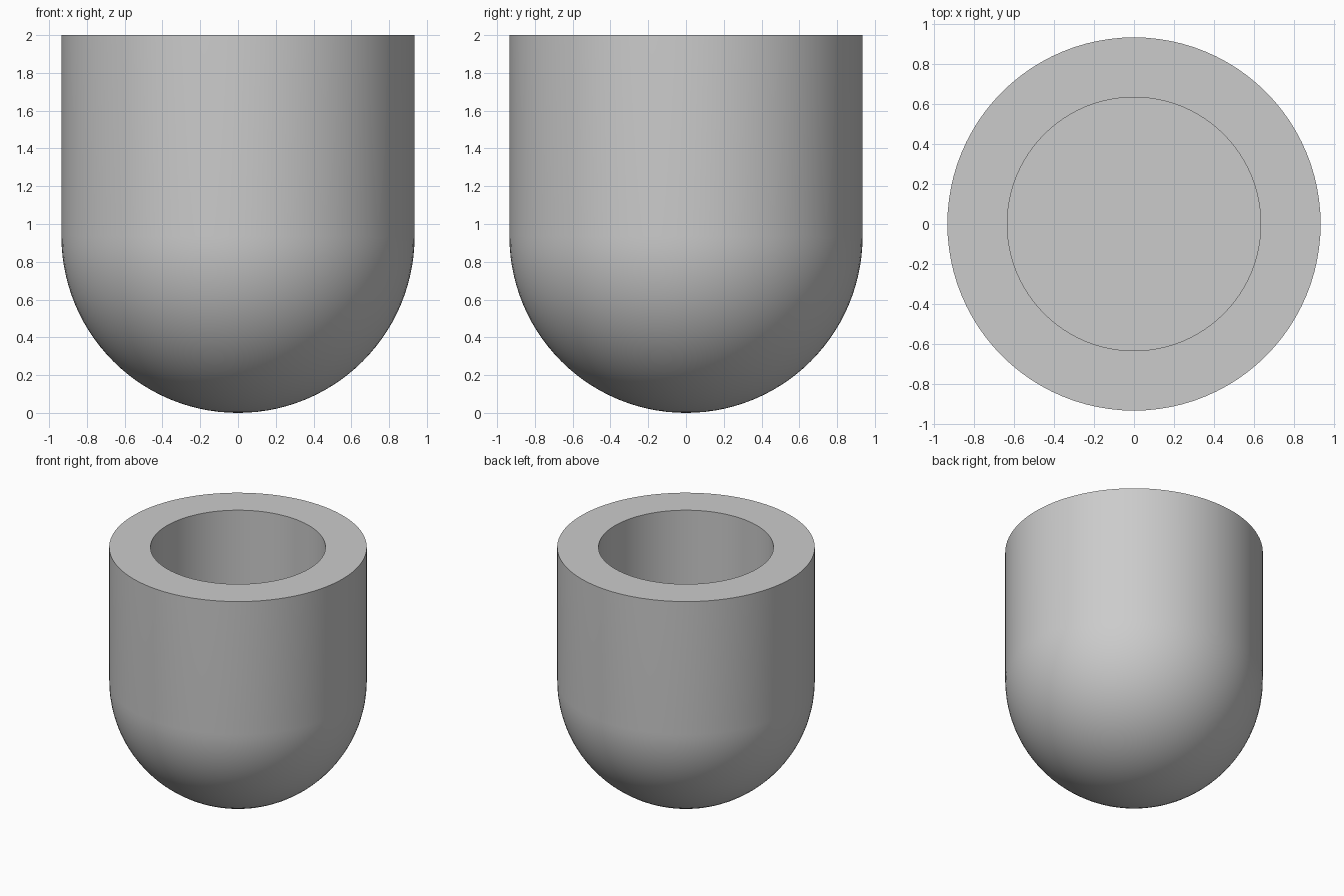
import bpy
import bmesh
from math import radians, sin, cos

cube = bpy.data.objects.get("Cube")
if cube:
    bpy.data.objects.remove(cube, do_unlink=True)

SIDES = 96
OUTER, BORE, TOP, FLOOR = 0.935, 0.635, 2.0, 0.935

grey = bpy.data.materials.new("plain grey")
grey.use_nodes = True
colour = (0.6, 0.6, 0.6, 1)
grey.diffuse_color = colour
grey.node_tree.nodes["Principled BSDF"].inputs["Base Color"].default_value = colour

# Half section: round bottom, straight wall, flat rim, bore, flat floor
steps = 28
profile = [(OUTER * sin(radians(90 * i / steps)), OUTER - OUTER * cos(radians(90 * i / steps)))
           for i in range(steps + 1)]
profile[0] = (0, 0)
profile += [(OUTER, TOP), (BORE, TOP), (BORE, FLOOR), (0, FLOOR)]

# Revolve the section into the cup
bm = bmesh.new()
verts = [bm.verts.new((r, 0, z)) for r, z in profile]
edges = [bm.edges.new(pair) for pair in zip(verts, verts[1:])]
bmesh.ops.spin(bm, geom=verts + edges, cent=(0, 0, 0), axis=(0, 0, 1),
               angle=radians(360), steps=SIDES, use_duplicate=False)
bmesh.ops.remove_doubles(bm, verts=bm.verts, dist=0.0005)
bmesh.ops.recalc_face_normals(bm, faces=bm.faces)

mesh = bpy.data.meshes.new("round_bottom_cup")
bm.to_mesh(mesh)
bm.free()
mesh.materials.append(grey)
cup = bpy.data.objects.new("round_bottom_cup", mesh)
bpy.context.collection.objects.link(cup)

# Smooth walls with crisp rim and floor edges
bpy.context.view_layer.objects.active = cup
cup.select_set(True)
bpy.ops.object.shade_smooth_by_angle(angle=radians(30))
